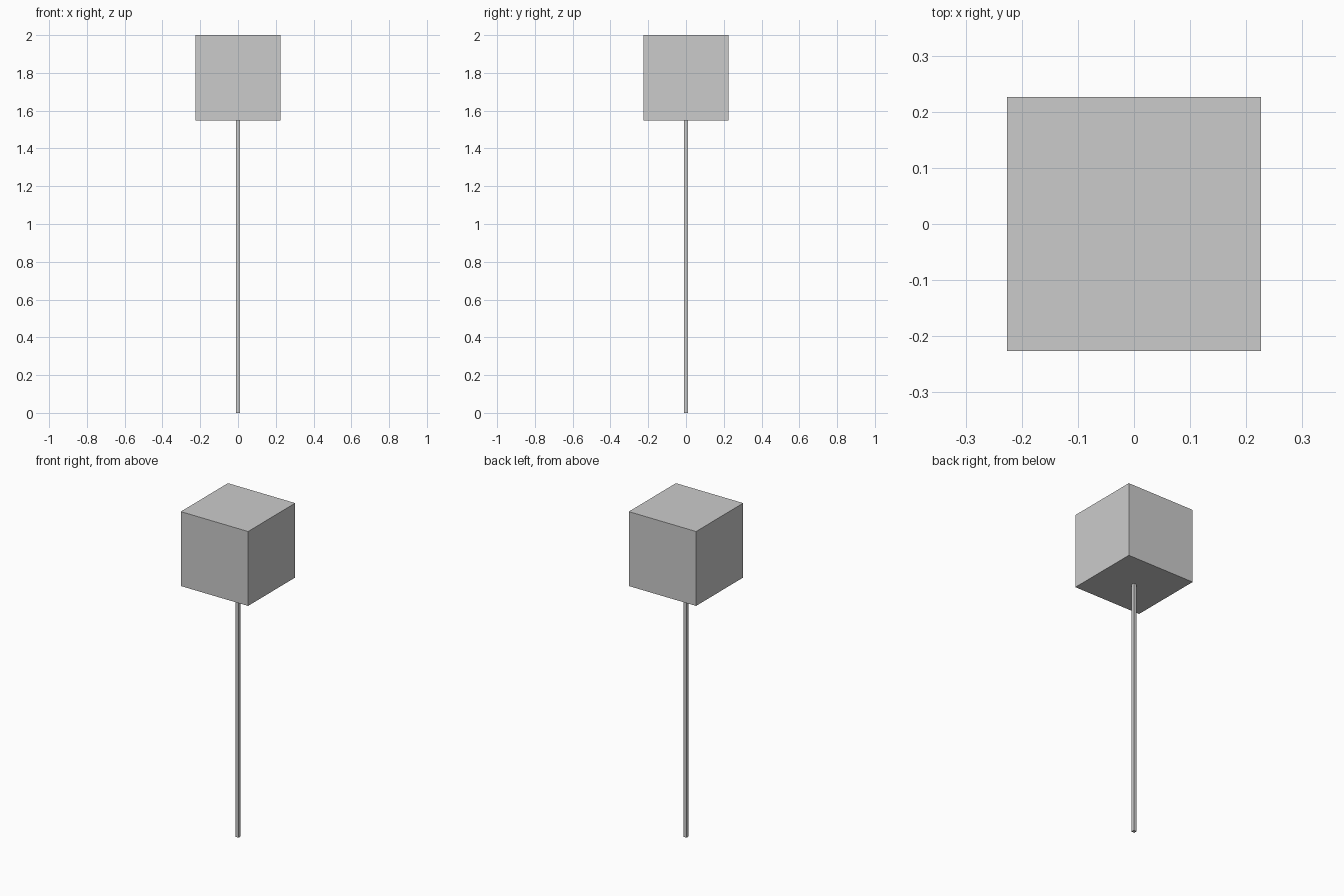
import bpy

if "Cube" in bpy.data.objects:
    bpy.data.objects.remove(bpy.data.objects["Cube"])


def box(name, half, z0, z1):
    """Square box centred on the z axis, from z0 to z1."""
    bpy.ops.mesh.primitive_cube_add(size=1, location=(0, 0, (z0 + z1) / 2))
    ob = bpy.context.object
    ob.name = name
    ob.scale = (2 * half, 2 * half, z1 - z0)
    bpy.ops.object.transform_apply(location=False, rotation=False, scale=True)
    return ob


# Thin square post
box("post", 0.01, 0.0, 1.55)

# Cube head on top
box("cube_head", 0.226, 1.548, 2.0)
